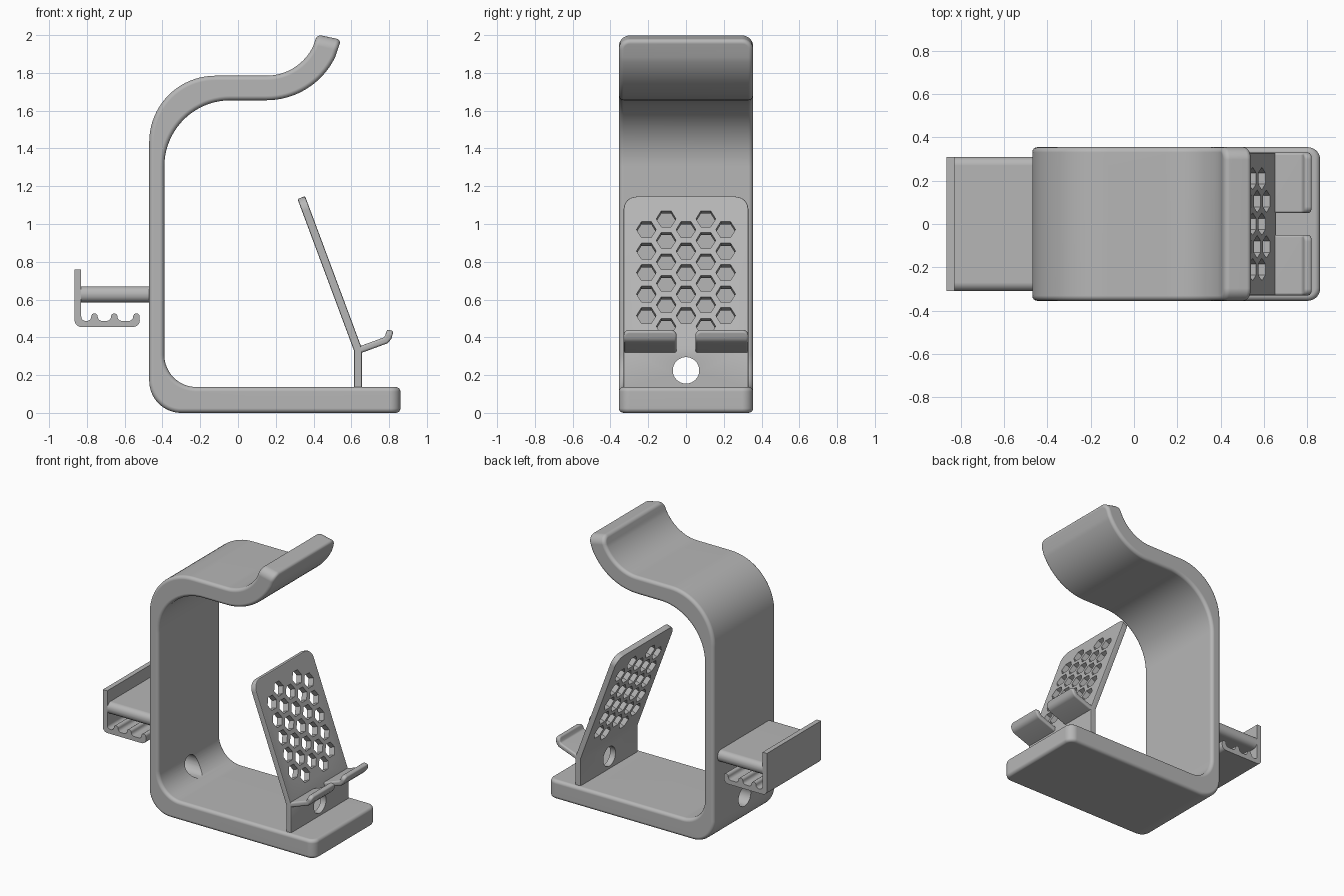
import bpy, bmesh
from math import cos, sin, radians, atan2, pi
from mathutils import Matrix, Vector

if "Cube" in bpy.data.objects:
    bpy.data.objects.remove(bpy.data.objects["Cube"])

GREY = (0.47, 0.47, 0.47, 1)
plastic = bpy.data.materials.new("grey plastic")
plastic.use_nodes = True
plastic.diffuse_color = GREY
plastic.node_tree.nodes["Principled BSDF"].inputs["Base Color"].default_value = GREY


def arc(cx, cz, r, start, end, n=16):
    angles = [radians(start + (end - start) * i / n) for i in range(n + 1)]
    return [(cx + r * cos(a), cz + r * sin(a)) for a in angles]


def ribbon(path, thickness):
    """Thicken a centre line into a closed outline with mitred corners."""
    pts = [Vector(p) for p in path]
    left, right = [], []
    for i, p in enumerate(pts):
        a = (p - pts[i - 1]).normalized() if i else None
        b = (pts[i + 1] - p).normalized() if i + 1 < len(pts) else None
        a, b = a or b, b or a
        normals = [Vector((-d.y, d.x)) for d in (a, b)]
        side = (normals[0] + normals[1]).normalized()
        side *= thickness / 2 / side.dot(normals[0])
        left.append(tuple(p + side))
        right.append(tuple(p - side))
    return left + right[::-1]


def make_object(name, bm):
    mesh = bpy.data.meshes.new(name)
    bmesh.ops.recalc_face_normals(bm, faces=bm.faces[:])
    bm.to_mesh(mesh)
    bm.free()
    obj = bpy.data.objects.new(name, mesh)
    bpy.context.collection.objects.link(obj)
    return obj


def extrude(name, outline, y0, y1, round_edges=(), radius=0.05):
    """Extrude an x-z outline along y and round the ends of chosen outline edges."""
    bm = bmesh.new()
    n = len(outline)
    front, back = ([bm.verts.new((x, y, z)) for x, z in outline] for y in (y0, y1))
    bm.faces.new(front)
    bm.faces.new(back)
    for i in range(n):
        j = (i + 1) % n
        bm.faces.new((front[i], front[j], back[j], back[i]))
    corners = [bm.edges.get((ring[i], ring[(i + 1) % n]))
               for i in round_edges for ring in (front, back)]
    if corners:
        bmesh.ops.bevel(bm, geom=corners, offset=radius, segments=7,
                        profile=0.5, affect='EDGES')
    return make_object(name, bm)


def finish(obj, bevel=0.0, cutters=(), segments=4):
    """Soften the edges, cut the holes, then shade smooth."""
    obj.data.materials.append(plastic)
    bpy.ops.object.select_all(action='DESELECT')
    bpy.context.view_layer.objects.active = obj
    obj.select_set(True)
    if bevel:
        mod = obj.modifiers.new("soft edges", 'BEVEL')
        mod.width, mod.segments = bevel, segments
        mod.limit_method, mod.angle_limit = 'ANGLE', radians(40)
        bpy.ops.object.modifier_apply(modifier=mod.name)
    for cutter in cutters:
        mod = obj.modifiers.new("holes", 'BOOLEAN')
        mod.operation, mod.solver, mod.object = 'DIFFERENCE', 'EXACT', cutter
        bpy.ops.object.modifier_apply(modifier=mod.name)
    bpy.ops.object.shade_smooth_by_angle(angle=radians(35))
    obj.modifiers.new("clean shading", 'WEIGHTED_NORMAL').keep_sharp = True


def add_prism(bm, sides, radius, depth, centre, tilt):
    bmesh.ops.create_cone(bm, cap_ends=True, segments=sides, radius1=radius, radius2=radius,
                          depth=depth,
                          matrix=Matrix.Translation(centre) @ Matrix.Rotation(tilt, 4, 'Y'))


# Round cable hole running through the wall and the foot of the rest
bm = bmesh.new()
add_prism(bm, 48, 0.07, 1.5, (0.05, 0, 0.225), pi / 2)
cable_cutter = make_object("cable_hole_cutter", bm)

# Honeycomb cutter, square to the leaning plate
foot, knee, top = Vector((0.635, 0.12)), Vector((0.635, 0.335)), Vector((0.335, 1.14))
lean = top - knee
bm = bmesh.new()
for column in range(-2, 3):
    odd = column % 2
    for row in range(5 + odd):
        z = 0.508 + 0.1138 * (row - 0.5 * odd)
        x = knee.x + lean.x * (z - knee.y) / lean.y
        add_prism(bm, 6, 0.052, 0.2, (x, 0.105 * column, z), atan2(lean.y, -lean.x))
honeycomb_cutter = make_object("honeycomb_cutter", bm)

# Main frame: base, wall and upturned top hook
CX, CZ, TIP = 0.15, 2.06, -12
outline = [(0.86, 0), (0.86, 0.137)]
outline += arc(-0.22, 0.307, 0.17, 270, 180)
outline += arc(-0.04, 1.305, 0.35, 180, 90, 20)
outline += arc(CX, CZ, 0.405, -90, -26) + arc(CX, CZ, 0.405, TIP, TIP, 1)[:1]
tip_edge = len(outline) - 1
outline += arc(CX, CZ, 0.275, TIP, TIP, 1)[:1] + arc(CX, CZ, 0.275, -26, -90)
outline += arc(-0.12, 1.435, 0.35, 90, 180, 20)
outline += arc(-0.30, 0.17, 0.17, 180, 270)
frame = extrude("main_frame", outline, -0.355, 0.355, (0, tip_edge), 0.058)
finish(frame, 0.024, [cable_cutter])

# Leaning device rest with rounded top corners
rest = extrude("device_rest", ribbon([foot, knee, top], 0.043), -0.33, 0.33, (2,), 0.07)
finish(rest, 0.008, [cable_cutter, honeycomb_cutter], 2)

# Two lips that hold the device
lip_line = [(0.635, 0.33), (0.782, 0.384), (0.795, 0.4), (0.807, 0.438)]
for side, y0, y1 in (("left", 0.05, 0.33), ("right", -0.33, -0.05)):
    lip = extrude(side + "_lip", ribbon(lip_line, 0.036), y0, y1, (3,), 0.03)
    finish(lip, 0.012, segments=3)

# Rear shelf with rounded long sides
shelf = extrude("rear_shelf", [(-0.845, 0.585), (-0.44, 0.585), (-0.44, 0.67), (-0.845, 0.67)],
                -0.31, 0.31, (0, 2), 0.04)
finish(shelf)

# Rear hook plate: upright wall and a lower tray with cable ridges
FLOOR, RIDGE, R = 0.487, 0.51, 0.017
hook = [(-0.865, 0.76)] + arc(-0.83, 0.49, 0.035, 180, 270, 6)
hook += arc(-0.555, 0.49, 0.035, 270, 360, 6)
walls = [-0.538, -0.655, -0.76]
for i, x in enumerate(walls):
    hook += arc(x, RIDGE, R, 0, 180, 8)
    end = walls[i + 1] + R if i < 2 else -0.83
    f = RIDGE - FLOOR
    hook += arc(x - R - f, RIDGE, f, 0, -90, 5)[1:]
    hook += arc(end + f, RIDGE, f, -90, -180, 5)[:-1 if i < 2 else None]
hook.append((-0.83, 0.76))
finish(extrude("rear_hook", hook, -0.31, 0.31))

for cutter in (cable_cutter, honeycomb_cutter):
    bpy.data.objects.remove(cutter)
